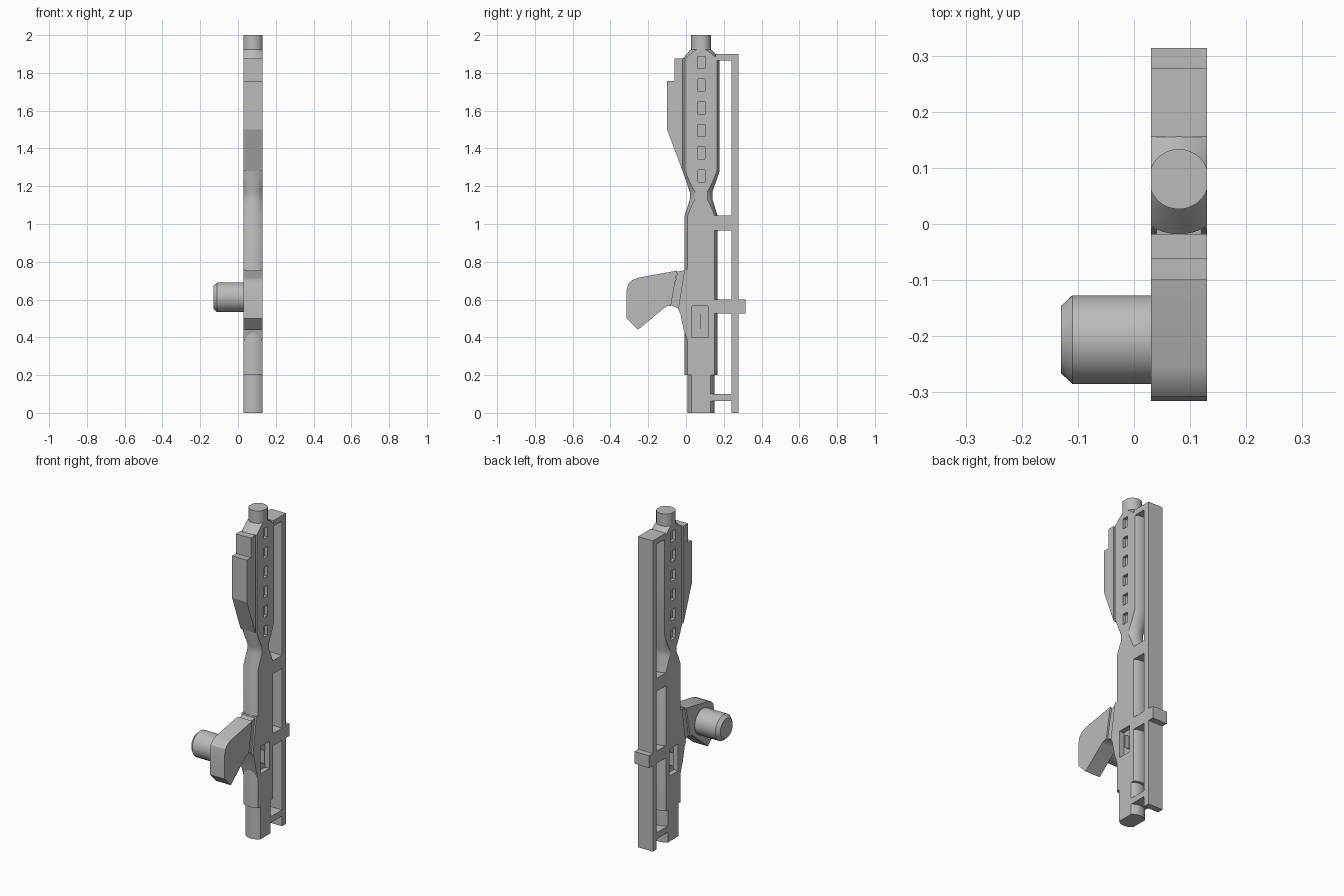
import bpy, bmesh, math
from mathutils import Matrix, Vector

cube = bpy.data.objects.get("Cube")
if cube:
    bpy.data.objects.remove(cube, do_unlink=True)

XC, YC, HALF = 0.08, 0.08, 0.05      # centre of the slab and its half width

grey = bpy.data.materials.new("metal grey")
grey.use_nodes = True
colour = (0.5, 0.5, 0.5, 1)
grey.diffuse_color = colour
grey.node_tree.nodes["Principled BSDF"].inputs["Base Color"].default_value = colour


def finish(name, bm):
    bmesh.ops.recalc_face_normals(bm, faces=bm.faces[:])
    mesh = bpy.data.meshes.new(name)
    bm.to_mesh(mesh)
    bm.free()
    mesh.materials.append(grey)
    obj = bpy.data.objects.new(name, mesh)
    bpy.context.collection.objects.link(obj)
    return obj


def smooth(obj):
    bpy.ops.object.select_all(action='DESELECT')
    obj.select_set(True)
    bpy.context.view_layer.objects.active = obj
    bpy.ops.object.shade_smooth_by_angle(angle=math.radians(30))


def add_box(bm, x0, x1, y0, y1, z0, z1):
    centre = Vector((x0 + x1, y0 + y1, z0 + z1)) / 2
    size = Matrix.Diagonal((x1 - x0, y1 - y0, z1 - z0, 1))
    bmesh.ops.create_cube(bm, size=1, matrix=Matrix.Translation(centre) @ size)


def box(name, y0, y1, z0, z1, half=HALF):
    bm = bmesh.new()
    add_box(bm, XC - half, XC + half, y0, y1, z0, z1)
    return finish(name, bm)


def plate(name, outline, half=HALF):
    """Extrude a side outline of (y, z) points across the width."""
    bm = bmesh.new()
    face = bm.faces.new([bm.verts.new((XC - half, y, z)) for y, z in outline])
    out = bmesh.ops.extrude_face_region(bm, geom=[face])
    verts = [v for v in out["geom"] if isinstance(v, bmesh.types.BMVert)]
    bmesh.ops.translate(bm, verts=verts, vec=(2 * half, 0, 0))
    return finish(name, bm)


def lathe(bm, profile, steps=64):
    """Closed solid of revolution about z from (radius, z) points."""
    rings = []
    for r, z in profile:
        angles = [2 * math.pi * i / steps for i in range(steps)]
        rings.append([bm.verts.new((r * math.cos(a), r * math.sin(a), z)) for a in angles])
    for low, high in zip(rings, rings[1:]):
        for i in range(steps):
            j = (i + 1) % steps
            bm.faces.new((low[i], low[j], high[j], high[i]))
    bm.faces.new(rings[0][::-1])
    bm.faces.new(rings[-1])


# Main body: turned shape sliced flat on both sides
bm = bmesh.new()
lathe(bm, [(0.071, 0), (0.071, 0.2), (0.087, 0.2), (0.087, 1.045), (0.06, 1.13),
           (0.06, 1.17), (0.098, 1.28), (0.098, 1.875), (0.0535, 1.925), (0.0535, 2)])
for side in (-1, 1):
    cut = bmesh.ops.bisect_plane(bm, geom=bm.verts[:] + bm.edges[:] + bm.faces[:],
                                 plane_co=(side * HALF, 0, 0), plane_no=(side, 0, 0),
                                 clear_outer=True)
    edges = [e for e in cut["geom_cut"] if isinstance(e, bmesh.types.BMEdge)]
    bmesh.ops.holes_fill(bm, edges=edges, sides=0)
bmesh.ops.translate(bm, verts=bm.verts[:], vec=(XC, YC, 0))
body = finish("body", bm)

# Recessed slots and lower panel on both flat sides
bm = bmesh.new()
for side in (-1, 1):
    def recess(depth, y0, y1, z0, z1):
        a, b = XC + side * (HALF - depth), XC + side * (HALF + 0.02)
        add_box(bm, min(a, b), max(a, b), y0, y1, z0, z1)
    for i in range(6):
        z = 1.255 + 0.12 * i
        recess(0.02, 0.06, 0.1, z - 0.032, z + 0.032)
    recess(0.03, 0.033, 0.117, 0.4, 0.565)
cutter = finish("recess_cutter", bm)
cutter.hide_render = True
mod = body.modifiers.new("recesses", 'BOOLEAN')
mod.operation, mod.solver, mod.object = 'DIFFERENCE', 'EXACT', cutter
bpy.context.view_layer.objects.active = body
bpy.ops.object.modifier_apply(modifier=mod.name)
bpy.data.objects.remove(cutter, do_unlink=True)
smooth(body)

# Thin upright blade inside each lower panel
box("panel_blade", 0.074, 0.077, 0.445, 0.525, HALF - 0.002)

# Stepped fin along the front of the upper body
plate("front_fin", [(-0.018, 1.28), (-0.1, 1.5), (-0.1, 1.757), (-0.062, 1.757),
                    (-0.062, 1.877), (-0.018, 1.877)])

# Rear rail with its brackets and clamp
box("rear_rail", 0.24, 0.278, 0, 1.9)
for name, y0, z0, z1 in (("top_bracket", 0.155, 1.865, 1.9),
                         ("middle_bracket", 0.15, 0.965, 1.045),
                         ("bottom_bracket", 0.13, 0.063, 0.1)):
    box(name, y0, 0.245, z0, z1)
box("rail_clamp", 0.15, 0.314, 0.525, 0.6)

# Front grip: outer block, narrower band, root blended into the body
smooth(plate("grip", [(-0.047, 0.753), (-0.255, 0.715), (-0.285, 0.703), (-0.307, 0.68),
                      (-0.315, 0.645), (-0.315, 0.5), (-0.255, 0.44), (-0.118, 0.553),
                      (-0.1, 0.565), (-0.08, 0.567)]))
plate("grip_band", [(-0.045, 0.748), (-0.003, 0.755), (-0.04, 0.552), (-0.082, 0.572)],
      HALF - 0.01)
smooth(plate("grip_root", [(-0.007, 0.762), (0.015, 0.762), (0.015, 0.36), (-0.012, 0.44),
                           (-0.03, 0.525), (-0.042, 0.548)]))

# Side handle: round bar with a chamfered end, reaching out to the right
bm = bmesh.new()
lathe(bm, [(0.079, 0), (0.079, 0.15), (0.06, 0.17)])
bm.transform(Matrix.Translation((0.04, -0.206, 0.612)) @ Matrix.Rotation(-math.pi / 2, 4, 'Y'))
smooth(finish("side_handle", bm))
